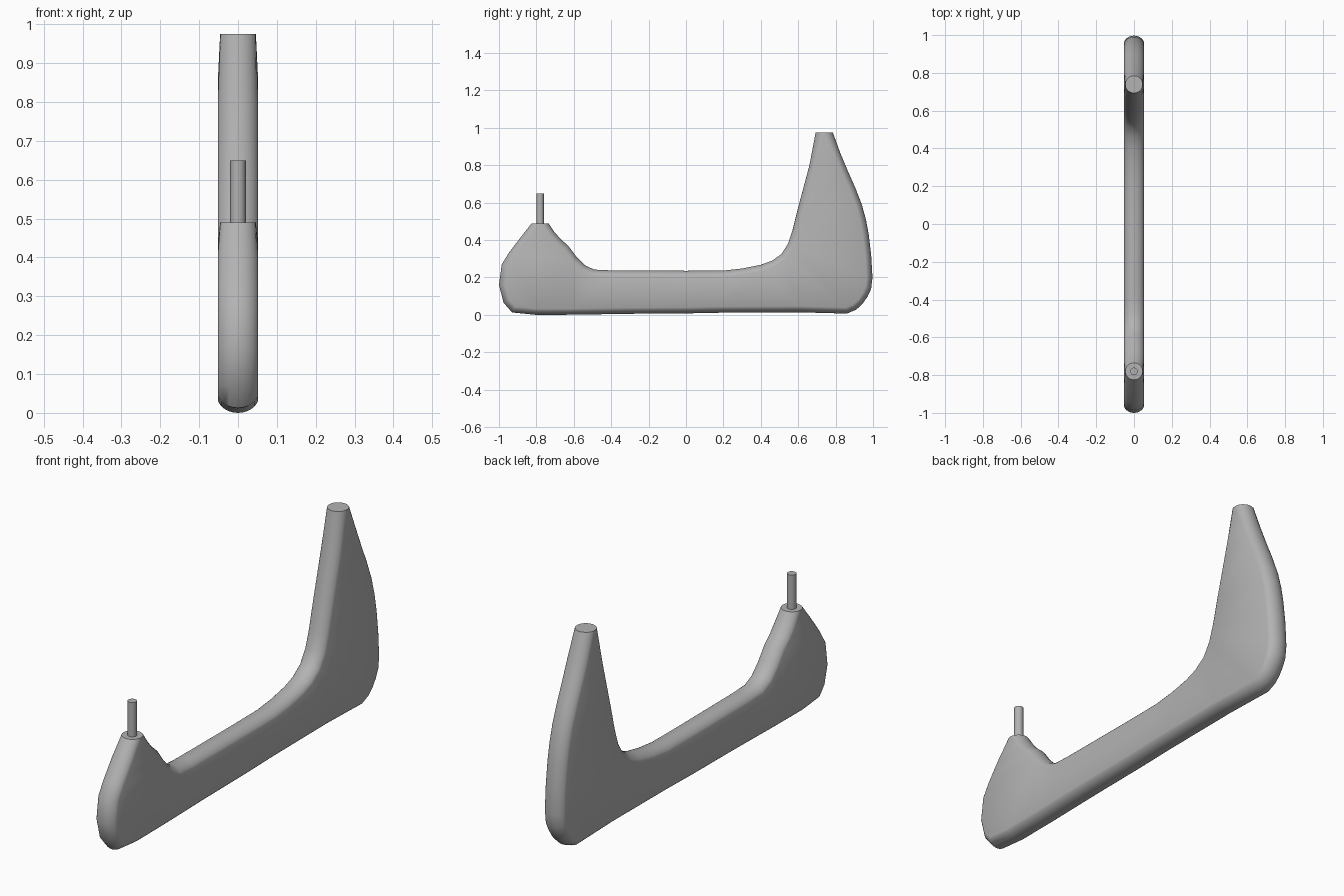
import bpy, bmesh, math
from mathutils import Vector

if "Cube" in bpy.data.objects:
    bpy.data.objects.remove(bpy.data.objects["Cube"])

grey = bpy.data.materials.new("light grey")
grey.diffuse_color = (0.45, 0.45, 0.45, 1)
grey.use_nodes = True
grey.node_tree.nodes["Principled BSDF"].inputs["Base Color"].default_value = grey.diffuse_color

# Side outline (y, z), clockwise from the front post top
OUTLINE = [(-.825, .49), (-.735, .49), (-.705, .445), (-.67, .405), (-.63, .37),
           (-.585, .31), (-.54, .265), (-.49, .242), (-.40, .238), (0, .236),
           (.20, .237), (.30, .248), (.40, .268), (.46, .29), (.51, .325),
           (.545, .38), (.57, .455), (.60, .575), (.66, .80), (.693, .975),
           (.785, .975), (.825, .865), (.865, .77), (.905, .68), (.94, .59),
           (.962, .51), (.977, .43), (.99, .32), (.997, .20), (.99, .14),
           (.972, .10), (.945, .06), (.91, .028), (.86, .007), (.60, .014),
           (.20, .012), (0, .008), (-.30, .006), (-.60, .001), (-.80, 0),
           (-.93, .013), (-.975, .065), (-1.0, .16), (-.985, .27),
           (-.945, .335), (-.88, .42)]
TOPS = {0: 1, 1: -1, 19: 1, 20: -1}   # flat post corners, with inward y direction
STEPS = 12


def inward(i):
    """In-plane direction and amount of edge rounding at an outline point."""
    if i in TOPS:
        return Vector((TOPS[i], 0)), .0435
    a, b, c = (Vector(OUTLINE[k % len(OUTLINE)]) for k in (i - 1, i, i + 1))
    n1, n2 = (Vector((d.y, -d.x)).normalized() for d in (b - a, c - b))
    n = (n1 + n2).normalized()
    return n / max(n.dot(n1), .7), .032


def finish(obj):
    obj.data.materials.append(grey)
    bpy.ops.object.select_all(action='DESELECT')
    obj.select_set(True)
    bpy.context.view_layer.objects.active = obj
    bpy.ops.object.shade_smooth_by_angle(angle=math.radians(35))


# Frame: outline swept across the thickness with a rounded rim
bm = bmesh.new()
rings = []
for s in range(STEPS + 1):
    t = -math.pi / 2 + math.pi * s / STEPS
    ring = []
    for i, (y, z) in enumerate(OUTLINE):
        d, r = inward(i)
        half = .046 if i in TOPS else .052
        rx = .046 if i in TOPS else .036
        p = Vector((y, z)) + d * r * (1 - math.cos(t))
        x = rx * math.sin(t) + (half - rx) * max(-1, min(1, 2 * s / STEPS - 1))
        ring.append(bm.verts.new((x, p.x, p.y)))
    rings.append(ring)
n = len(OUTLINE)
for a, b in zip(rings, rings[1:]):
    for i in range(n):
        j = (i + 1) % n
        bm.faces.new((a[i], a[j], b[j], b[i]))
caps = [bm.faces.new(rings[0]), bm.faces.new(rings[-1])]
bmesh.ops.recalc_face_normals(bm, faces=bm.faces)
bmesh.ops.triangulate(bm, faces=caps)
mesh = bpy.data.meshes.new("frame")
bm.to_mesh(mesh)
bm.free()
frame = bpy.data.objects.new("frame", mesh)
bpy.context.collection.objects.link(frame)
finish(frame)

# Pin standing on the front post
bpy.ops.mesh.primitive_cylinder_add(vertices=32, radius=.02, depth=.17,
                                    location=(0, -.78, .565))
pin = bpy.context.object
pin.name = "front_pin"
finish(pin)
